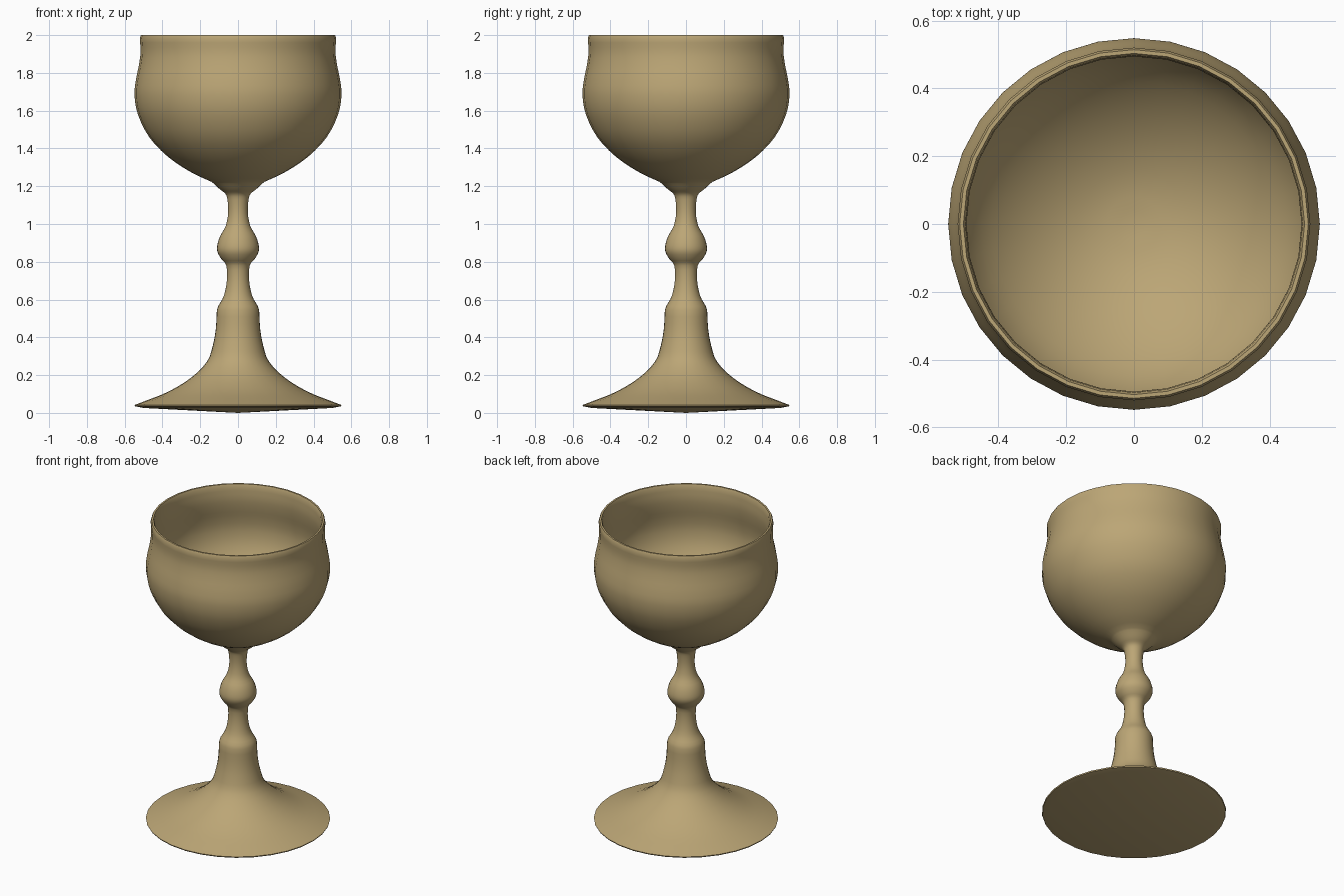
import bpy, bmesh, math
from mathutils import Vector

if "Cube" in bpy.data.objects:
    bpy.data.objects.remove(bpy.data.objects["Cube"])

SIDES = 32


def smooth_run(pts, steps=3):
    """Catmull-Rom curve through (radius, height) points."""
    p = [Vector(q) for q in pts]
    p = [p[0] * 2 - p[1]] + p + [p[-1] * 2 - p[-2]]
    out = []
    for a, b, c, d in zip(p, p[1:], p[2:], p[3:]):
        for i in range(steps):
            t = i / steps
            out.append(0.5 * (2 * b + (c - a) * t + (2 * a - 5 * b + 4 * c - d) * t ** 2
                              + (3 * b - a - 3 * c + d) * t ** 3))
    return out + [p[-2]]


def lathe(name, profile, mat):
    bm = bmesh.new()
    rings = []
    for r, z in profile:
        if r < 1e-4:
            rings.append([bm.verts.new((0, 0, z))])
        else:
            rings.append([bm.verts.new((r * math.cos(math.tau * i / SIDES),
                                        r * math.sin(math.tau * i / SIDES), z))
                          for i in range(SIDES)])
    for lo, hi in zip(rings, rings[1:]):
        for i in range(SIDES):
            j = (i + 1) % SIDES
            if len(lo) == 1:
                bm.faces.new((lo[0], hi[j], hi[i]))
            elif len(hi) == 1:
                bm.faces.new((lo[i], lo[j], hi[0]))
            else:
                bm.faces.new((lo[i], lo[j], hi[j], hi[i]))
    bmesh.ops.recalc_face_normals(bm, faces=bm.faces)
    mesh = bpy.data.meshes.new(name)
    bm.to_mesh(mesh)
    bm.free()
    mesh.materials.append(mat)
    obj = bpy.data.objects.new(name, mesh)
    bpy.context.collection.objects.link(obj)
    bpy.ops.object.select_all(action='DESELECT')
    obj.select_set(True)
    bpy.context.view_layer.objects.active = obj
    bpy.ops.object.shade_smooth_by_angle(angle=math.radians(35))
    return obj


brass = bpy.data.materials.new("aged_brass")
brass.diffuse_color = (0.5, 0.38, 0.18, 1)
brass.use_nodes = True
brass.node_tree.nodes["Principled BSDF"].inputs["Base Color"].default_value = brass.diffuse_color

# Profile runs, split where the silhouette has a crease
underside = [(0, 0), (0.5, 0.026), (0.545, 0.035)]
foot = [(0.548, 0.042), (0.50, 0.06), (0.37, 0.112), (0.25, 0.185), (0.165, 0.27),
        (0.135, 0.35), (0.118, 0.44), (0.112, 0.545)]
stem = [(0.105, 0.565), (0.075, 0.62), (0.059, 0.70), (0.062, 0.78), (0.088, 0.815),
        (0.108, 0.85), (0.11, 0.885), (0.095, 0.935), (0.065, 0.99), (0.052, 1.06),
        (0.056, 1.13), (0.067, 1.16), (0.095, 1.183), (0.13, 1.215)]
bowl = [(0.14, 1.223), (0.25, 1.275), (0.37, 1.355), (0.47, 1.46), (0.53, 1.58),
        (0.548, 1.68), (0.541, 1.76), (0.525, 1.84), (0.516, 1.91), (0.52, 1.985)]
lip = [(0.514, 2.0), (0.503, 2.0)]
inside = [(0.497, 1.985), (0.494, 1.91), (0.503, 1.84), (0.52, 1.76), (0.526, 1.68),
          (0.508, 1.585), (0.45, 1.475), (0.355, 1.375), (0.24, 1.297), (0.12, 1.25), (0, 1.235)]

# One turned body: foot, knopped stem and open bowl
lathe("goblet", underside + smooth_run(foot) + smooth_run(stem) + smooth_run(bowl)
      + lip + smooth_run(inside), brass)
